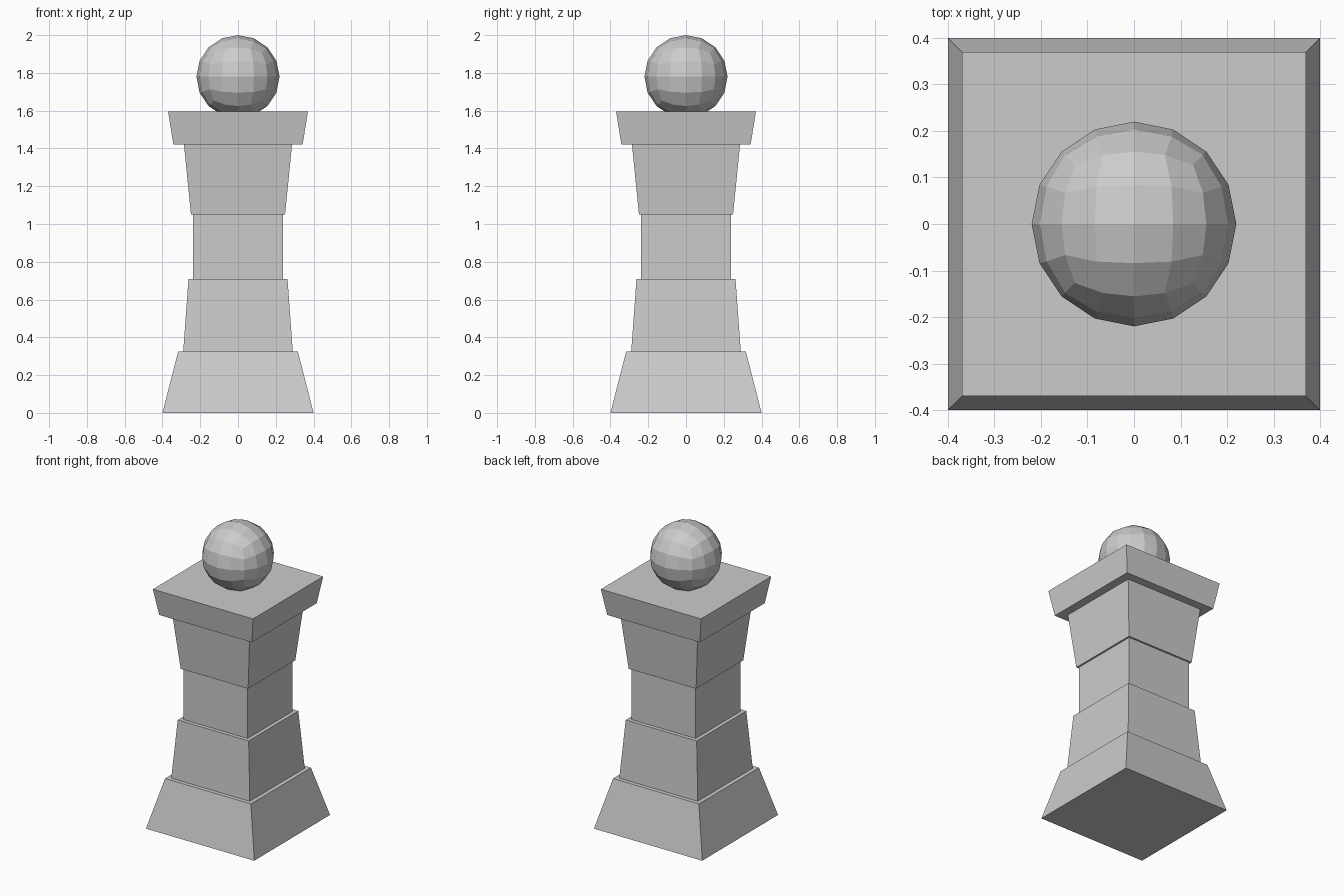
import bpy, bmesh

if "Cube" in bpy.data.objects:
    bpy.data.objects.remove(bpy.data.objects["Cube"])


def finish(name, bm):
    bmesh.ops.recalc_face_normals(bm, faces=bm.faces)
    mesh = bpy.data.meshes.new(name)
    bm.to_mesh(mesh)
    bm.free()
    obj = bpy.data.objects.new(name, mesh)
    bpy.context.collection.objects.link(obj)
    return obj


def tapered_block(name, z0, z1, half0, half1):
    """Square block whose half width runs from half0 (bottom) to half1 (top)."""
    bm = bmesh.new()
    bmesh.ops.create_cube(bm, size=2)
    for v in bm.verts:
        h, z = (half1, z1) if v.co.z > 0 else (half0, z0)
        v.co = (v.co.x * h, v.co.y * h, z)
    return finish(name, bm)


# Stacked square pillar
for block in (
    ("base", 0.0, 0.325, 0.40, 0.317),
    ("lower_step", 0.325, 0.71, 0.29, 0.262),
    ("shaft", 0.71, 1.05, 0.237, 0.237),
    ("neck", 1.05, 1.42, 0.249, 0.286),
    ("cap_slab", 1.42, 1.595, 0.342, 0.37),
):
    tapered_block(*block)

# Faceted ball: cube split twice, pushed onto a sphere after each split
RADIUS, CENTRE_Z = 0.22, 1.78
bm = bmesh.new()
bmesh.ops.create_cube(bm, size=1)
for _ in range(2):
    bmesh.ops.subdivide_edges(bm, edges=bm.edges[:], cuts=1, use_grid_fill=True)
    for v in bm.verts:
        v.co = v.co.normalized() * RADIUS
ball = finish("ball", bm)
ball.location.z = CENTRE_Z
